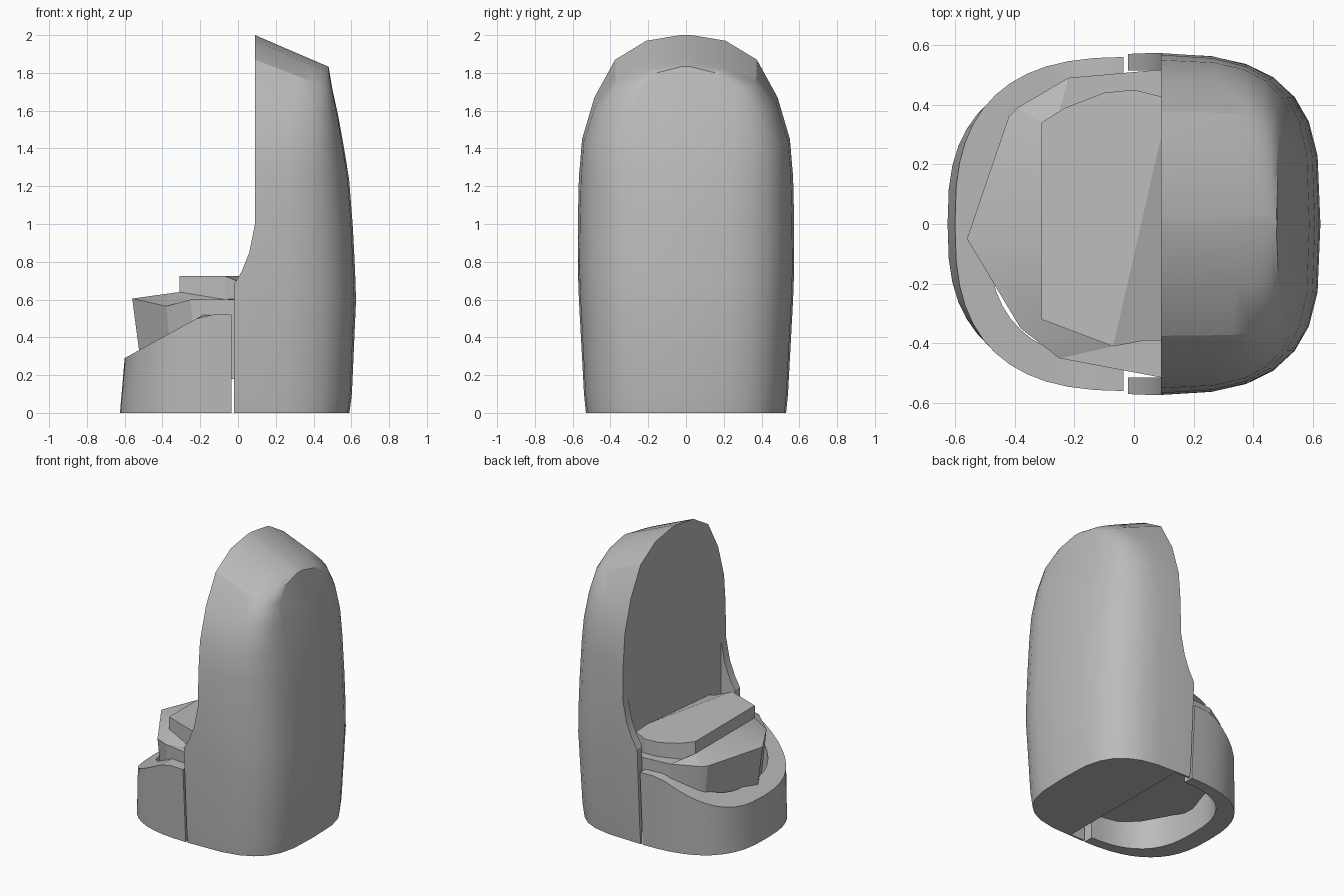
import bpy, bmesh, math

cube = bpy.data.objects.get("Cube")
if cube:
    bpy.data.objects.remove(cube)

grey = bpy.data.materials.new("stone grey")
grey.use_nodes = True
GREY = (0.5, 0.5, 0.5, 1)
grey.diffuse_color = GREY
grey.node_tree.nodes["Principled BSDF"].inputs["Base Color"].default_value = GREY


def finish(bm, name, angle=28):
    bmesh.ops.recalc_face_normals(bm, faces=bm.faces)
    mesh = bpy.data.meshes.new(name)
    bm.to_mesh(mesh)
    bm.free()
    mesh.materials.append(grey)
    ob = bpy.data.objects.new(name, mesh)
    bpy.context.collection.objects.link(ob)
    bpy.ops.object.select_all(action='DESELECT')
    ob.select_set(True)
    bpy.context.view_layer.objects.active = ob
    if angle:
        bpy.ops.object.shade_smooth_by_angle(angle=math.radians(angle))
    return ob


def bridge(bm, a, b):
    """Join two closed loops of equal length."""
    n = len(a)
    for i in range(n):
        bm.faces.new((a[i], a[(i + 1) % n], b[(i + 1) % n], b[i]))


def loft(name, rings, angle=28):
    bm = bmesh.new()
    loops = [[bm.verts.new(p) for p in ring] for ring in rings]
    for a, b in zip(loops, loops[1:]):
        bridge(bm, a, b)
    bm.faces.new(loops[0])
    bm.faces.new(loops[-1])
    return finish(bm, name, angle)


def half_oval(start, rx, ry, n, steps=14):
    """Rounded half outline from x = start out to x = rx, from +y to -y."""
    t0 = math.acos(min(1, (abs(start) / abs(rx)) ** (n / 2)))
    pts = []
    for i in range(steps + 1):
        t = -t0 + 2 * t0 * i / steps
        c, s = math.cos(t), math.sin(t)
        y = -math.copysign(abs(s) ** (2 / n), s) * ry
        pts.append((rx * abs(c) ** (2 / n), y))
    pts[0] = (start, pts[0][1])
    pts[-1] = (start, pts[-1][1])
    return pts


# Tall back shell: z, front x, outer x, half width, squareness, slant
LEVELS = [
    (0.00, -0.02, 0.59, 0.53, 3.3, 0), (0.10, -0.02, 0.603, 0.54, 3.3, 0),
    (0.60, -0.02, 0.625, 0.567, 3.3, 0), (0.68, -0.02, 0.622, 0.57, 3.3, 0),
    (0.75, 0.02, 0.62, 0.572, 3.3, 0), (0.85, 0.06, 0.615, 0.573, 3.3, 0),
    (1.00, 0.09, 0.607, 0.573, 3.3, 0), (1.25, 0.09, 0.588, 0.567, 3.4, 0.05),
    (1.45, 0.09, 0.56, 0.55, 3.8, 0.2), (1.67, 0.09, 0.53, 0.485, 4.6, 0.5),
    (1.87, 0.09, 0.50, 0.375, 7, 0.9), (1.97, 0.09, 0.485, 0.21, 9, 1),
    (2.00, 0.09, 0.48, 0.03, 9, 1),
]
rings = []
for z, x0, x1, w, n, slant in LEVELS:
    # even out the outline so the front corners start at full width
    outline = half_oval(max(x0, 0.0), x1, w, n)
    outline[0], outline[-1] = (x0, w), (x0, -w)
    rings.append([(x, y, z - 0.43 * slant * (x - 0.09)) for x, y in outline])
shell = loft("back_shell", rings)

# Recess between the two side arms of the shell
bm = bmesh.new()
bmesh.ops.create_cube(bm, size=1)
for v in bm.verts:
    v.co = (-0.2 if v.co.x < 0 else 0.09, v.co.y * 1.03, -0.1 if v.co.z < 0 else 1.2)
cutter = finish(bm, "recess_cutter", 0)
cutter.hide_render = True
mod = shell.modifiers.new("recess", 'BOOLEAN')
mod.object = cutter
mod.solver = 'EXACT'
bpy.context.view_layer.objects.active = shell
bpy.ops.object.modifier_apply(modifier=mod.name)
bpy.data.objects.remove(cutter)
shell.select_set(True)
bpy.context.view_layer.objects.active = shell
bpy.ops.object.shade_smooth_by_angle(angle=math.radians(28))


# Low curved wall around the front of the seat, with a sloping top
def rim_height(x):
    return min(0.52, max(0.29, 0.29 + (x + 0.6) * 0.55))


def wall_ring(rx, ry, n, top):
    pts = half_oval(0.0, rx, ry, n, 24)
    pts = [(-0.035 if i in (0, 24) else min(x, -0.035), y) for i, (x, y) in enumerate(pts)]
    return [(x, y, rim_height(x) if top else 0) for x, y in pts]


bm = bmesh.new()
strips = [[bm.verts.new(p) for p in ring] for ring in (
    wall_ring(-0.625, 0.53, 2.7, False), wall_ring(-0.6, 0.56, 2.7, True),
    wall_ring(-0.49, 0.46, 2.7, True), wall_ring(-0.49, 0.46, 2.7, False))]
for i in range(4):
    a, b = strips[i], strips[(i + 1) % 4]
    for j in range(len(a) - 1):
        bm.faces.new((a[j], a[j + 1], b[j + 1], b[j]))
for end in (0, -1):
    bm.faces.new([s[end] for s in strips])
finish(bm, "front_wall")

# Faceted seat block rising inside the wall
OUTER = [(0.12, 0.52, 0.6), (-0.22, 0.49, 0.6), (-0.39, 0.39, 0.59), (-0.42, 0.36, 0.59),
         (-0.56, -0.05, 0.605), (-0.38, -0.35, 0.565), (-0.25, -0.45, 0.6), (0.12, -0.52, 0.6)]
INNER = [(0.12, 0.42, 0.6), (-0.25, 0.38, 0.6), (-0.31, 0.34, 0.64), (-0.31, 0.3, 0.64),
         (-0.31, -0.05, 0.64), (-0.31, -0.32, 0.64), (-0.07, -0.41, 0.6), (0.12, -0.41, 0.6)]
base = [(x if x > 0 else x * 0.9, y * 0.97, 0.18) for x, y, z in OUTER]
loft("seat_block", [base, OUTER, INNER], 15)

# Cushion slab with a slanted rear corner
TOP = [(0.12, 0.42, 0.725), (0, 0.45, 0.7), (-0.1, 0.44, 0.7), (-0.23, 0.39, 0.71),
       (-0.31, 0.34, 0.725), (-0.31, -0.32, 0.725), (-0.07, -0.41, 0.725),
       (0.04, -0.39, 0.68), (0.12, -0.39, 0.66)]
bm = bmesh.new()
upper = [bm.verts.new(p) for p in TOP]
lower = [bm.verts.new((x, y, 0.58)) for x, y, z in TOP]
bridge(bm, lower, upper)
bm.faces.new(lower)
bm.faces.new(upper[:7])
bm.faces.new((upper[0], upper[6], upper[7], upper[8]))
finish(bm, "seat_cushion", 15)
